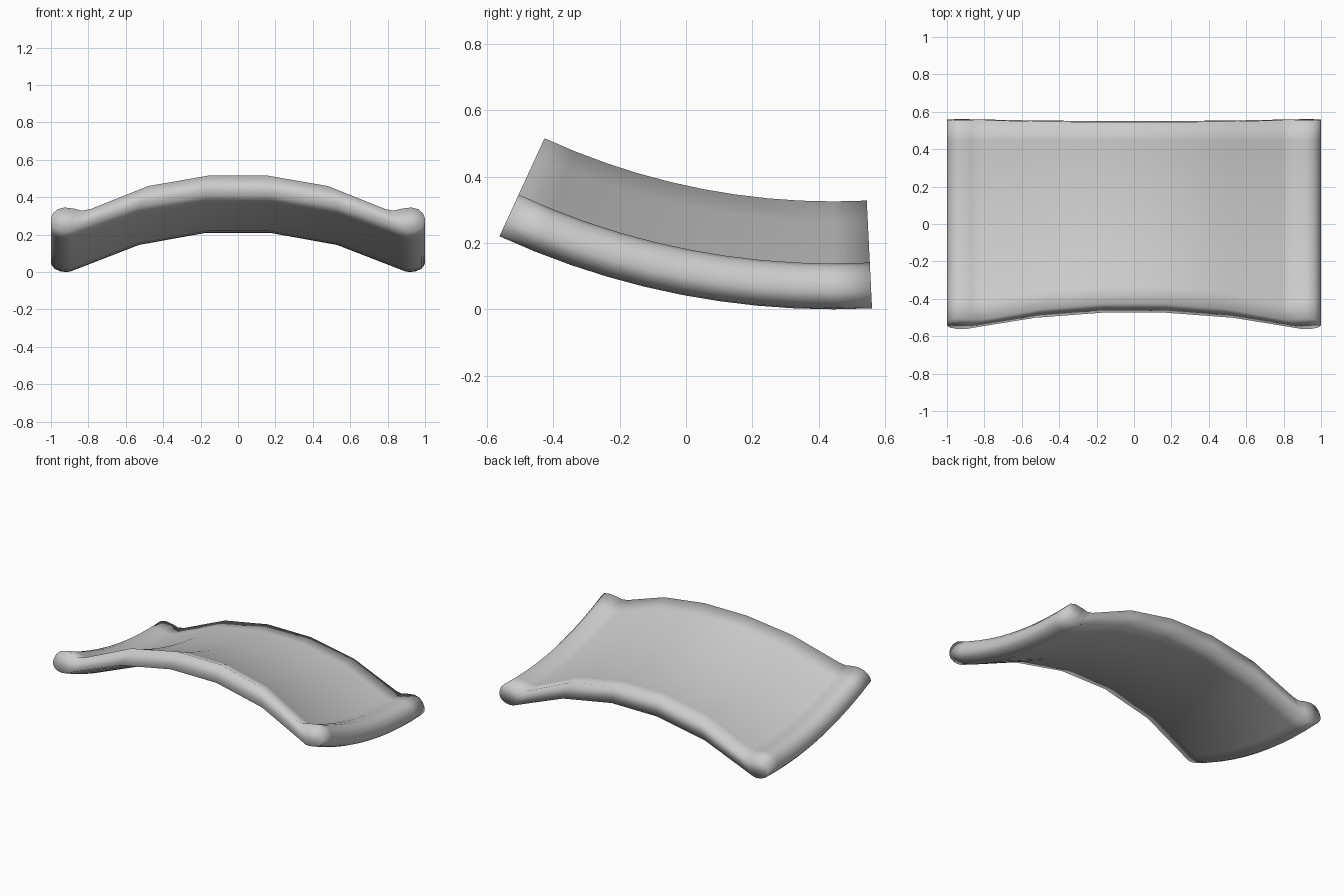
import bpy, bmesh, math

if "Cube" in bpy.data.objects:
    bpy.data.objects.remove(bpy.data.objects["Cube"])

# Half cross-section of the arched plate: (x, height above the lowest point)
TOP = [(.16, .325), (.48, .264), (.79, .128), (.835, .119), (.87, .130),
       (.925, .138), (.965, .128), (.99, .102), (1, .072)]
BOTTOM = [(.17, .21), (.53, .145), (.86, .017), (.895, .003), (.92, 0),
          (.95, .004), (.98, .017), (.995, .035), (1, .05)]

# Bend along the length: arc in the y-z plane
CENTRE_Y, CENTRE_Z, RADIUS = .443, 2.405, 2.405
START, END, STEPS = math.radians(-24.7), math.radians(2.8), 10


def mirrored(half):
    return [(-x, h) for x, h in reversed(half)] + half


top, bottom = mirrored(TOP), mirrored(BOTTOM)
outline = top + bottom[::-1]
n, m = len(outline), len(top)

bm = bmesh.new()
rings = []
for i in range(STEPS + 1):
    a = START + (END - START) * i / STEPS
    rings.append([bm.verts.new((x, CENTRE_Y + (RADIUS - h) * math.sin(a),
                                CENTRE_Z - (RADIUS - h) * math.cos(a)))
                  for x, h in outline])

# Skin around the section
for r, s in zip(rings, rings[1:]):
    for j in range(n):
        k = (j + 1) % n
        bm.faces.new((r[j], r[k], s[k], s[j]))

# End caps as strips between the top and bottom edges
for r in (rings[0], rings[-1]):
    for j in range(m - 1):
        bm.faces.new((r[j], r[j + 1], r[n - 2 - j], r[n - 1 - j]))

bmesh.ops.recalc_face_normals(bm, faces=bm.faces)
for f in bm.faces:
    f.smooth = True
mesh = bpy.data.meshes.new("curved_plate")
bm.to_mesh(mesh)
bm.free()
plate = bpy.data.objects.new("curved_plate", mesh)
bpy.context.collection.objects.link(plate)
